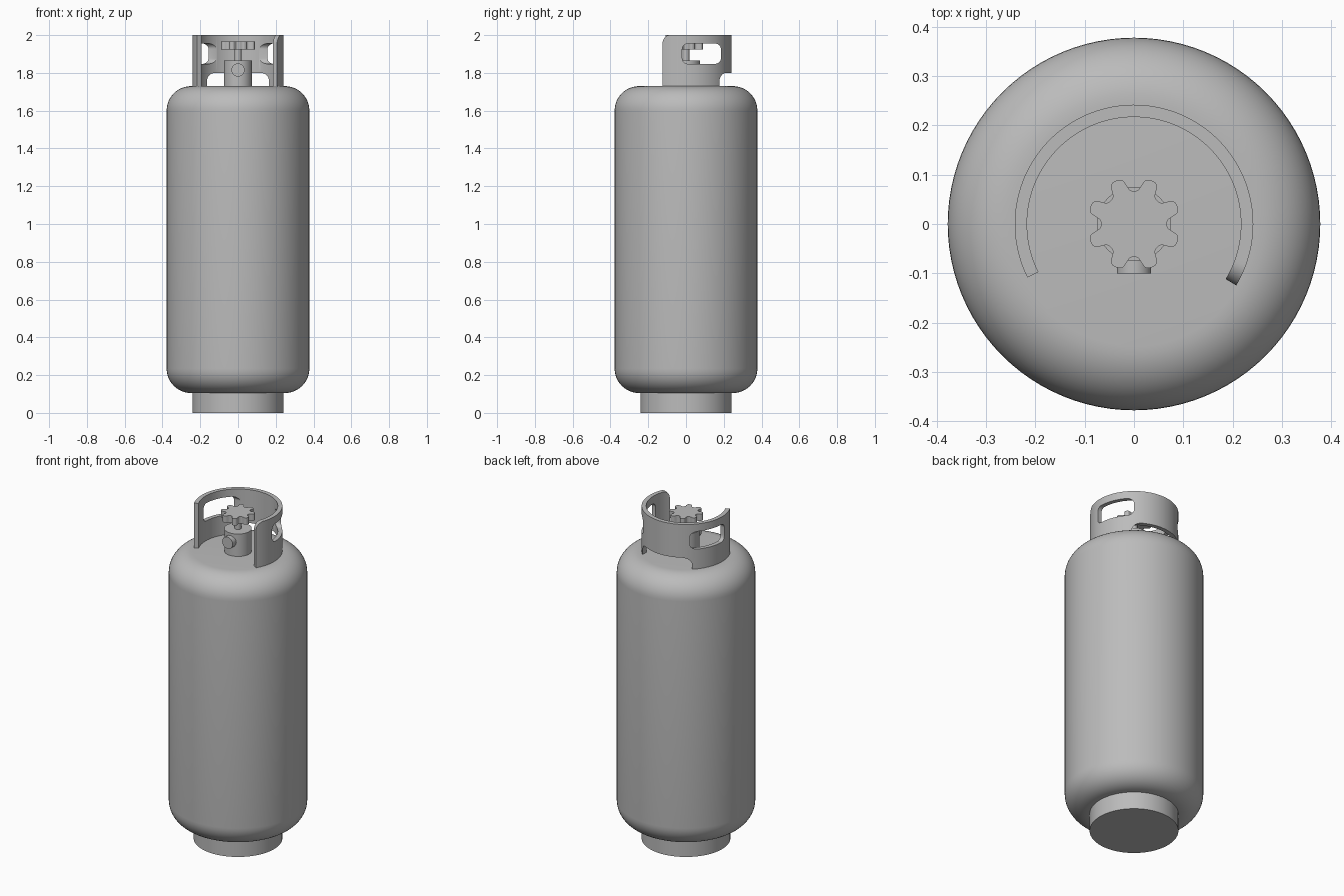
import bpy, bmesh
from math import sin, cos, pi, tanh, radians, sqrt
from mathutils import Vector

cube = bpy.data.objects.get("Cube")
if cube:
    bpy.data.objects.remove(cube)

metal = bpy.data.materials.new("grey metal")
metal.use_nodes = True
GREY = (0.5, 0.5, 0.5, 1)
metal.diffuse_color = GREY
metal.node_tree.nodes["Principled BSDF"].inputs["Base Color"].default_value = GREY


def make_object(name, bm):
    bmesh.ops.recalc_face_normals(bm, faces=bm.faces)
    mesh = bpy.data.meshes.new(name)
    bm.to_mesh(mesh)
    bm.free()
    mesh.materials.append(metal)
    obj = bpy.data.objects.new(name, mesh)
    bpy.context.collection.objects.link(obj)
    return obj


def smooth(obj):
    bpy.ops.object.select_all(action='DESELECT')
    obj.select_set(True)
    bpy.context.view_layer.objects.active = obj
    bpy.ops.object.shade_smooth_by_angle(angle=radians(35))


def prism(name, outline, low, high, place):
    """Extrude a closed 2D outline; place maps (u, v, depth) to a point."""
    bm = bmesh.new()
    rings = [[bm.verts.new(place(u, v, d)) for u, v in outline] for d in (low, high)]
    bm.faces.new(rings[0])
    bm.faces.new(rings[1])
    n = len(outline)
    for i in range(n):
        j = (i + 1) % n
        bm.faces.new((rings[0][i], rings[0][j], rings[1][j], rings[1][i]))
    return make_object(name, bm)


def circle(r, n, cu=0, cv=0):
    return [(cu + r * cos(2 * pi * i / n), cv + r * sin(2 * pi * i / n)) for i in range(n)]


def rounded_rect(u0, u1, v0, v1, r, n=8):
    points = []
    corners = [(u1 - r, v1 - r), (u0 + r, v1 - r), (u0 + r, v0 + r), (u1 - r, v0 + r)]
    for k, (cu, cv) in enumerate(corners):
        for i in range(n + 1):
            a = (k + i / n) * pi / 2
            points.append((cu + r * cos(a), cv + r * sin(a)))
    return points


def along_x(u, v, d):
    return (d, u, v)


def along_y(u, v, d):
    return (u, d, v)


def along_z(u, v, d):
    return (u, v, d)


# Tank: rounded profile revolved round the z axis
def tank(radius, bottom, top, fillet, segments=96, steps=12):
    profile = []
    for centre, start in ((bottom + fillet, -pi / 2), (top - fillet, 0)):
        for i in range(steps + 1):
            a = start + i / steps * pi / 2
            profile.append((radius - fillet + fillet * cos(a), centre + fillet * sin(a)))
    bm = bmesh.new()
    rings = [[bm.verts.new((x, y, z)) for x, y in circle(r, segments)] for r, z in profile]
    for a, b in zip(rings, rings[1:]):
        for i in range(segments):
            j = (i + 1) % segments
            bm.faces.new((a[i], a[j], b[j], b[i]))
    bm.faces.new(rings[0])
    bm.faces.new(rings[-1])
    return make_object("tank", bm)


smooth(tank(0.378, 0.105, 1.73, 0.13))
smooth(prism("foot_ring", circle(0.242, 96), 0, 0.11, along_z))


# Collar: open curved guard with one rounded upper corner
def collar(inner, outer, start, end, bottom, top, corner):
    bm = bmesh.new()
    tip = corner / outer
    angles = [start + tip * (1 - cos(i / 10 * pi / 2)) for i in range(10)]
    angles += [start + tip + (end - start - tip) * i / 90 for i in range(91)]
    sections = []
    for a in angles:
        t = max(0, 1 - (a - start) / tip)
        z = top - corner * (1 - sqrt(max(0, 1 - t * t)))
        sections.append([bm.verts.new((r * cos(a), r * sin(a), h))
                         for r, h in ((inner, bottom), (outer, bottom), (outer, z), (inner, z))])
    for p, q in zip(sections, sections[1:]):
        for i in range(4):
            j = (i + 1) % 4
            bm.faces.new((p[i], p[j], q[j], q[i]))
    bm.faces.new(sections[0])
    bm.faces.new(sections[-1])
    return make_object("collar", bm)


guard = collar(0.217, 0.242, radians(-31), radians(206.7), 1.729, 2.0, 0.045)

# Hand holes through both sides, and a drain gap at the back
cutters = [
    prism("hand_hole_cutter", rounded_rect(-0.02, 0.185, 1.848, 1.955, 0.03), -0.4, 0.4, along_x),
    prism("drain_gap_cutter", rounded_rect(-0.165, 0.165, 1.6, 1.8, 0.045), 0.05, 0.4, along_y),
]
for cutter in cutters:
    mod = guard.modifiers.new(cutter.name, 'BOOLEAN')
    mod.operation = 'DIFFERENCE'
    mod.solver = 'EXACT'
    mod.object = cutter
    cutter.hide_render = True
graph = bpy.context.evaluated_depsgraph_get()
cut_mesh = bpy.data.meshes.new_from_object(guard.evaluated_get(graph))
guard.modifiers.clear()
guard.data = cut_mesh
for cutter in cutters:
    bpy.data.objects.remove(cutter)
smooth(guard)

# Valve: body, outlet facing forward, stem and lobed handwheel
smooth(prism("valve_body", circle(0.075, 48), 1.72, 1.865, along_z))
smooth(prism("valve_outlet", circle(0.035, 32, 0, 1.815), -0.1, 0, along_y))
smooth(prism("valve_stem", circle(0.018, 24), 1.86, 1.93, along_z))

lobes = []
for i in range(128):
    a = 2 * pi * i / 128
    r = 0.081 - 0.014 * tanh(2 * cos(8 * a)) / tanh(2)
    lobes.append((r * cos(a), r * sin(a)))
smooth(prism("handwheel", lobes, 1.925, 1.966, along_z))
